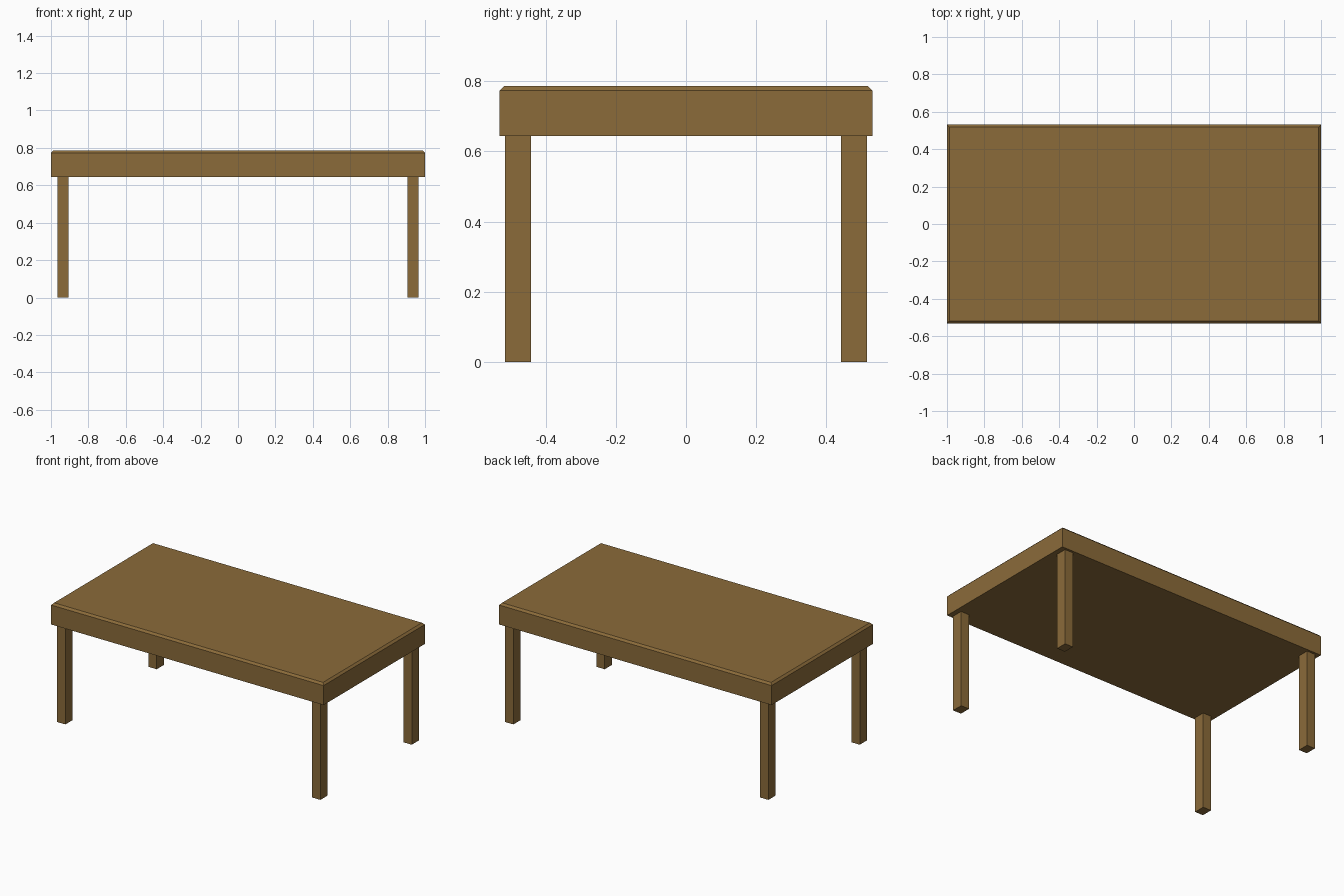
import bpy
import bmesh

if "Cube" in bpy.data.objects:
    bpy.data.objects.remove(bpy.data.objects["Cube"])

wood = bpy.data.materials.new("brown wood")
wood.diffuse_color = (0.258, 0.147, 0.042, 1)
wood.use_nodes = True
wood.node_tree.nodes["Principled BSDF"].inputs["Base Color"].default_value = wood.diffuse_color


def box(name, x, y, z, chamfer=0.0):
    """Box between (min, max) ranges, optionally chamfered around its top."""
    bm = bmesh.new()
    bmesh.ops.create_cube(bm, size=1)
    for v in bm.verts:
        v.co = [r[0] if c < 0 else r[1] for c, r in zip(v.co, (x, y, z))]
    if chamfer:
        rim = [e for e in bm.edges if all(v.co.z > z[1] - 1e-4 for v in e.verts)]
        bmesh.ops.bevel(bm, geom=rim, offset=chamfer, segments=1,
                        profile=0.5, affect='EDGES')
    mesh = bpy.data.meshes.new(name)
    bm.to_mesh(mesh)
    bm.free()
    mesh.materials.append(wood)
    obj = bpy.data.objects.new(name, mesh)
    bpy.context.collection.objects.link(obj)
    return obj


# Thick top with a chamfered upper rim
box("table_top", (-1, 1), (-0.531, 0.531), (0.644, 0.786), 0.013)

# Four legs, one near each corner
for sx, side in ((-1, "left"), (1, "right")):
    for sy, end in ((-1, "front"), (1, "back")):
        cx, cy = sx * 0.936, sy * 0.479
        box(f"{end}_{side}_leg", (cx - 0.03, cx + 0.03),
            (cy - 0.037, cy + 0.037), (0, 0.644))
